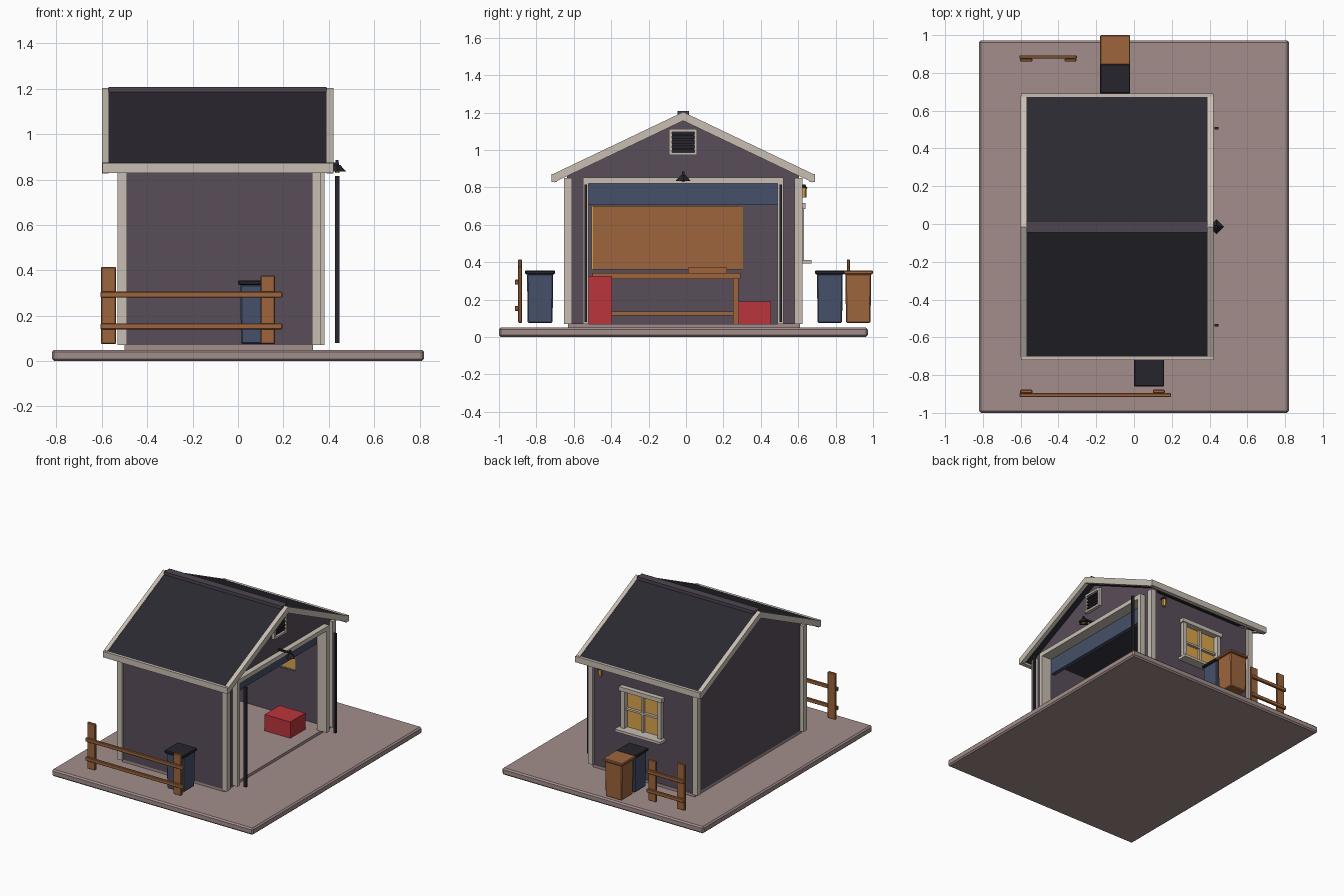
import bpy, bmesh
from math import radians

if "Cube" in bpy.data.objects:
    bpy.data.objects.remove(bpy.data.objects["Cube"])

COL = dict(wall=(.10, .075, .10), roof=(.024, .022, .03), ridge=(.075, .06, .08), trim=(.58, .52, .45),
           slab=(.36, .27, .26), blue=(.06, .08, .14), wood=(.34, .13, .045), red=(.5, .035, .045),
           yellow=(.72, .38, .07), dark=(.02, .018, .026))
MAT = {}
for key, c in COL.items():
    MAT[key] = bpy.data.materials.new(key)
    MAT[key].diffuse_color = (*c, 1)


def finish(name, bm, mat, bevel=0):
    bmesh.ops.recalc_face_normals(bm, faces=bm.faces)
    me = bpy.data.meshes.new(name)
    bm.to_mesh(me)
    bm.free()
    ob = bpy.data.objects.new(name, me)
    bpy.context.collection.objects.link(ob)
    me.materials.append(MAT[mat])
    if bevel:
        m = ob.modifiers.new("bevel", 'BEVEL')
        m.width, m.segments = bevel, 1
    return ob


def box(name, x, y, z, mat, bevel=0, taper=1):
    """Box from (min, max) ranges; taper scales the bottom face."""
    bm = bmesh.new()
    bmesh.ops.create_cube(bm, size=1)
    for v in bm.verts:
        s = taper if v.co.z < 0 else 1
        v.co = [(r[0] + r[1]) / 2 + c * (r[1] - r[0]) * k for r, c, k in zip((x, y, z), v.co, (s, s, 1))]
    return finish(name, bm, mat, bevel)


def extrude_x(name, pts, x, mat):
    """Extrude a (y, z) profile between two x values."""
    bm = bmesh.new()
    f = bm.faces.new([bm.verts.new((x[0], p[0], p[1])) for p in pts])
    r = bmesh.ops.extrude_face_region(bm, geom=[f])
    bmesh.ops.translate(bm, vec=(x[1] - x[0], 0, 0),
                        verts=[v for v in r['geom'] if isinstance(v, bmesh.types.BMVert)])
    return finish(name, bm, mat)


def cone(name, loc, r1, r2, h, sides, mat, rot=0):
    bm = bmesh.new()
    bmesh.ops.create_cone(bm, cap_ends=True, segments=sides, radius1=r1, radius2=r2, depth=h)
    ob = finish(name, bm, mat)
    ob.location = loc
    ob.rotation_euler.z = rot
    return ob


CY = -.015   # building centre line


def mir(s, a, b):
    """Mirror a y range about the building centre."""
    return tuple(sorted((CY + s * a, CY + s * b)))


# ground slab and floor
box("ground_slab", (-.82, .82), (-1, .972), (0, .05), 'slab', .01)
box("floor", (-.5, .33), (-.63, .61), (.05, .07), 'slab')

# walls: solid side, window side built around its opening, back, door side
WX, WZ = (-.22, .07), (.41, .69)
box("plain_side_wall", (-.5, .34), (-.635, -.6), (.07, .85), 'wall')
ys = (.57, .605)
box("window_wall_bottom", (-.5, .34), ys, (.07, WZ[0]), 'wall')
box("window_wall_top", (-.5, .34), ys, (WZ[1], .85), 'wall')
box("window_wall_back", (-.5, WX[0]), ys, WZ, 'wall')
box("window_wall_front", (WX[1], .34), ys, WZ, 'wall')
box("back_wall", (-.5, -.465), (-.6, .57), (.07, .83), 'wall')
gable = [(CY - .62, .83), (CY + .62, .83), (CY + .62, .87), (CY, 1.165), (CY - .62, .87)]
extrude_x("back_gable", gable, (-.5, -.465), 'wall')
extrude_x("front_gable", gable, (.305, .34), 'wall')

# paired parts: door side wall, trims, door rails, roof halves
for s, side in ((-1, "left"), (1, "right")):
    box(f"door_wall_{side}", (.305, .34), mir(s, .515, .585), (.07, .83), 'wall')
    box(f"door_jamb_{side}", (.3, .38), mir(s, .505, .535), (.07, .83), 'trim')
    box(f"door_rail_{side}", (.427, .447), mir(s, .514, .528), (.08, .815), 'dark')
    box(f"front_corner_trim_{side}", (.325, .365), mir(s, .595, .637), (.07, .85), 'trim')
    box(f"back_corner_trim_{side}", (-.53, -.49), mir(s, .595, .637), (.07, .85), 'trim')

    def slope(top, thick, reach):
        end = top - .477 * reach
        return [(CY, top), (CY + s * reach, end), (CY + s * reach, end - thick), (CY, top - thick)]
    extrude_x(f"roof_panel_{side}", slope(1.2, .035, .69), (-.57, .39), 'roof')
    for x, end in (((-.6, -.57), "back"), ((.39, .42), "front")):
        extrude_x(f"rake_board_{end}_{side}", slope(1.203, .047, .69), x, 'trim')
    box(f"eave_board_{side}", (-.598, .42), mir(s, .675, .705), (.828, .872), 'trim')
box("ridge_cap", (-.57, .39), (CY - .03, CY + .03), (1.18, 1.208), 'ridge')

# raised door
box("door_header", (.3, .38), (-.55, .52), (.82, .852), 'trim')
box("raised_door", (.27, .3), (-.52, .49), (.705, .825), 'blue')

# gable vent
box("vent_back", (.335, .346), (-.08, .05), (.985, 1.1), 'dark')
for i, y in enumerate(((-.09, -.075), (.045, .06))):
    box(f"vent_frame_side_{i}", (.335, .362), y, (.972, 1.112), 'trim')
for i, z in enumerate(((.972, .987), (1.097, 1.112))):
    box(f"vent_frame_bar_{i}", (.335, .362), (-.075, .045), z, 'trim')
for i in range(4):
    z = 1 + i * .025
    box(f"vent_slat_{i}", (.34, .355), (-.075, .045), (z, z + .01), 'roof')

# window
box("window_glass", WX, (.585, .595), WZ, 'yellow')
for i, x in enumerate(((-.24, -.21), (.06, .09))):
    box(f"window_side_frame_{i}", x, (.58, .632), (.4, .7), 'trim')
box("window_head", (-.25, .1), (.58, .64), (.685, .715), 'trim')
box("window_sill", (-.26, .11), (.58, .672), (.393, .412), 'trim')
box("window_upright", (-.082, -.068), (.59, .615), WZ, 'trim')
box("window_crossbar", WX, (.59, .615), (.543, .557), 'trim')

# lamps
cone("door_lamp_shade", (.437, CY, .85), .04, .012, .03, 4, 'dark')
box("door_lamp_arm", (.34, .445), (CY - .006, CY + .006), (.862, .874), 'dark')
box("door_lamp_stem", (.43, .442), (CY - .006, CY + .006), (.86, .885), 'dark')
box("door_lamp_bulb", (.427, .447), (CY - .01, CY + .01), (.828, .838), 'yellow')
box("side_lamp_bracket", (.25, .27), (.6, .64), (.805, .815), 'dark')
cone("side_lamp_glass", (.26, .63, .772), .013, .016, .05, 6, 'yellow')
cone("side_lamp_cap", (.26, .63, .803), .02, .01, .012, 6, 'dark')

# workbench, tool board and storage boxes
box("tool_board", (-.465, -.45), (-.5, .3), (.36, .7), 'wood')
for i, y in enumerate(((-.505, -.493), (.293, .305))):
    box(f"tool_board_strip_{i}", (-.465, -.44), y, (.36, .7), 'yellow')
box("bench_top", (-.465, -.18), (-.5, .292), (.31, .342), 'wood')
for i, x in enumerate(((-.45, -.42), (-.22, -.19))):
    for j, y in enumerate(((-.48, -.45), (.25, .28))):
        box(f"bench_leg_{i}_{j}", x, y, (.07, .31), 'wood')
box("bench_shelf", (-.44, -.2), (-.46, .26), (.115, .135), 'wood')
box("bench_plank", (-.36, -.25), (.01, .22), (.342, .372), 'wood')
box("red_cabinet", (-.17, .05), (-.52, -.395), (.07, .325), 'red')
box("red_toolbox", (.02, .23), (.28, .455), (.07, .19), 'red')


# bins
def bin_box(name, x, y, mat, lid):
    inner = lambda r: (r[0] + .01, r[1] - .01)
    box(name + "_body", inner(x), inner(y), (.075, .337), mat, .006, .95)
    box(name + "_lid", x, y, (.335, .356), lid, .005)


bin_box("front_bin", (0, .16), (-.86, -.7), 'blue', 'dark')
bin_box("rear_bin", (-.18, -.02), (.69, .848), 'blue', 'dark')
bin_box("rear_wood_bin", (-.18, -.02), (.842, 1), 'wood', 'wood')


# fences
def fence(name, x0, x1, py, ry):
    box(name + "_tall_post", (x0, x0 + .065), py, (.075, .415), 'wood', .004)
    a = x1 - .095 if x1 > 0 else x1 - .065
    box(name + "_short_post", (a, a + .063), py, (.075, .377), 'wood', .004)
    for i, z in enumerate((.14, .28)):
        box(f"{name}_rail_{i}", (x0 - .003, x1), ry, (z, z + .026), 'wood', .003)


fence("front_fence", -.603, .195, (-.897, -.877), (-.915, -.896))
fence("rear_fence", -.603, -.303, (.86, .876), (.875, .893))

for m in bpy.data.materials:
    if m.users and not m.is_grease_pencil:
        m.use_nodes = True
        m.node_tree.nodes["Principled BSDF"].inputs["Base Color"].default_value = m.diffuse_color
